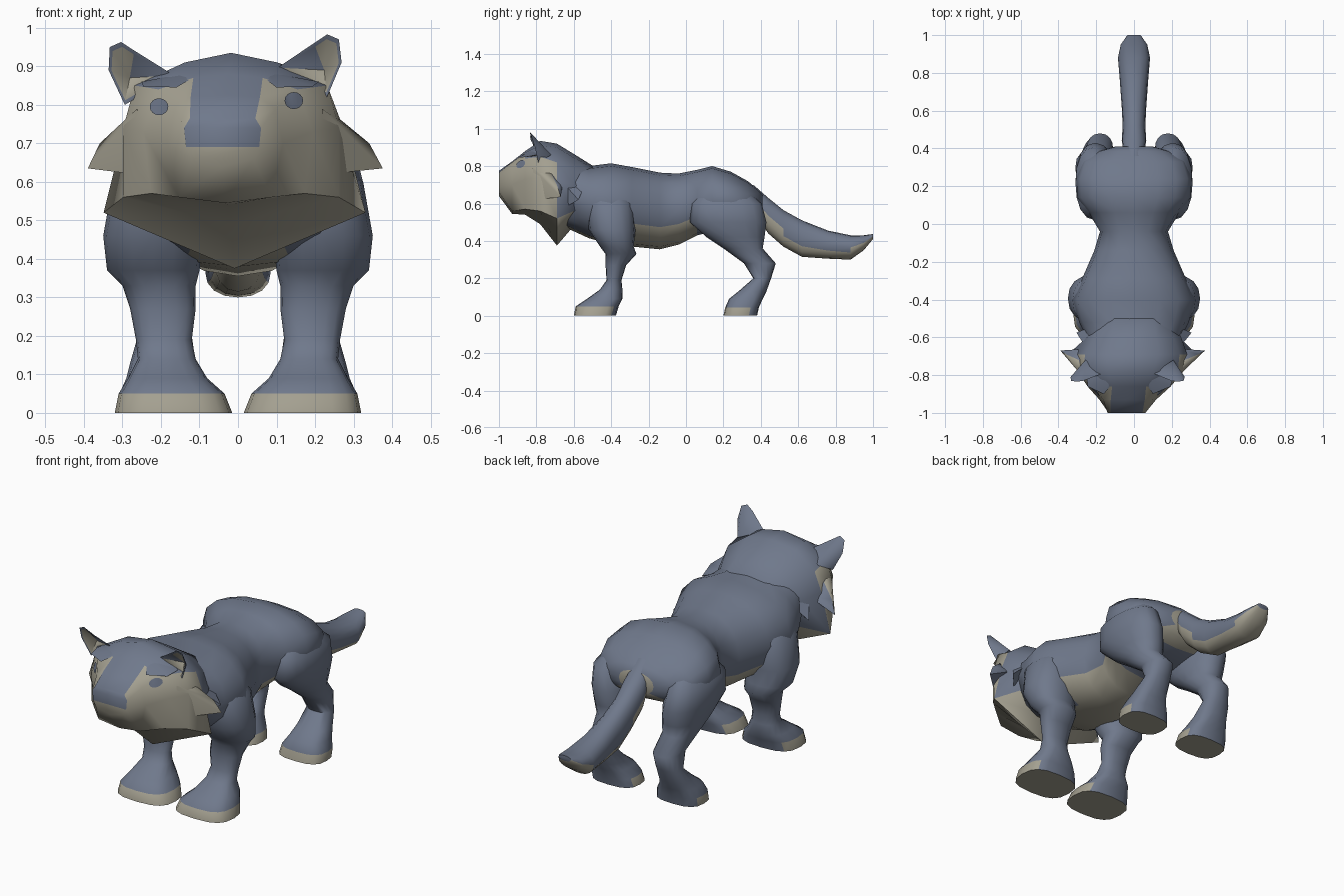
import bpy, bmesh, math
from mathutils import Vector
from mathutils.bvhtree import BVHTree

if "Cube" in bpy.data.objects:
    bpy.data.objects.remove(bpy.data.objects["Cube"])


def material(name, rgb):
    m = bpy.data.materials.new(name)
    m.use_nodes = True
    m.diffuse_color = (*rgb, 1)
    bsdf = m.node_tree.nodes["Principled BSDF"]
    bsdf.inputs["Base Color"].default_value = (*rgb, 1)
    bsdf.inputs["Roughness"].default_value = 0.9
    return m


MATERIALS = [material("slate_blue_fur", (.16, .19, .26)),
             material("cream_fur", (.37, .35, .28))]
BLUE, CREAM = 0, 1
SIDES = 16
made = []


def finish(name, bm, rule=None):
    """Turn a bmesh into an object, colouring faces by rule(face)."""
    bmesh.ops.recalc_face_normals(bm, faces=bm.faces)
    bm.normal_update()
    if rule:
        for f in bm.faces:
            f.material_index = rule(f)
    mesh = bpy.data.meshes.new(name)
    bm.to_mesh(mesh)
    bm.free()
    for m in MATERIALS:
        mesh.materials.append(m)
    ob = bpy.data.objects.new(name, mesh)
    bpy.context.collection.objects.link(ob)
    made.append(ob)


def loft(name, rings, rule):
    """Skin closed rings; rule(ring, segment, centre) gives the colour."""
    bm = bmesh.new()
    rows = [[bm.verts.new(p) for p in ring] for ring in rings]
    n = len(rows[0])
    for i, (a, b) in enumerate(zip(rows, rows[1:])):
        for j in range(n):
            k = (j + 1) % n
            f = bm.faces.new((a[j], a[k], b[k], b[j]))
            f.material_index = rule(i, j, f.calc_center_median())
    for i, row in ((-1, rows[0]), (len(rows), rows[-1])):
        f = bm.faces.new(row)
        f.material_index = rule(i, -1, f.calc_center_median())
    finish(name, bm)


def oval(power=.9):
    """Unit rounded section, starting on the right and going up."""
    for k in range(SIDES):
        a = math.tau * k / SIDES
        c, s = math.cos(a), math.sin(a)
        yield math.copysign(abs(c) ** power, c), math.copysign(abs(s) ** power, s)


def trunk(table):
    """Upright rings from rows of y, half width, top, bottom."""
    return [[(w * c, y, (t + b) / 2 + (t - b) / 2 * s) for c, s in oval()]
            for y, w, t, b in table]


def hull(name, points, rule):
    for s in (1, -1):
        bm = bmesh.new()
        for x, y, z in points:
            bm.verts.new((s * x + turn(y), y, z))
        out = bmesh.ops.convex_hull(bm, input=bm.verts)
        bmesh.ops.delete(bm, geom=out["geom_interior"], context="VERTS")
        finish(label(name, s), bm, rule)


def label(name, s):
    return ("left_" if s > 0 else "right_") + name


def turn(y):
    """The head leans a little to its right towards the nose."""
    return min(0, .1 * (y + .6))


# Torso, swelling at the shoulders and hips
torso = [(-.64, .23, .84, .47), (-.52, .29, .80, .415), (-.40, .325, .815, .38),
         (-.29, .275, .795, .37), (-.14, .21, .765, .355), (-.04, .18, .76, .38),
         (.06, .24, .78, .43), (.14, .30, .80, .45), (.24, .305, .77, .46),
         (.33, .275, .72, .48), (.385, .19, .675, .51), (.41, .10, .65, .54)]


def torso_colour(i, j, c):
    bottom = SIDES * 3 / 4 - .5
    if j < 0:
        return CREAM
    reach = 1 if i < 3 else 3 if i < 6 else 0 if i < 9 else 2
    return CREAM if abs(j - bottom) < reach else BLUE


loft("torso", trunk(torso), torso_colour)

# Tail with a pale underside
tail = [(.36, .05, .70, .56), (.44, .065, .63, .44), (.52, .06, .565, .37),
        (.62, .065, .51, .315), (.76, .075, .455, .305), (.88, .085, .43, .30),
        (.95, .07, .43, .35), (1, .035, .437, .41)]


def tail_colour(i, j, c):
    margin = 1 if 2 <= i <= 4 else 0
    return CREAM if SIDES // 2 + margin <= j < SIDES - margin else BLUE


loft("tail", trunk(tail), tail_colour)

# Legs: rows of height, front, back, inner, outer
front_leg = [(.71, -.47, -.35, .14, .23), (.60, -.53, -.28, .10, .325),
             (.46, -.52, -.27, .09, .35), (.37, -.46, -.28, .10, .34),
             (.33, -.43, -.265, .11, .30), (.27, -.43, -.32, .11, .28),
             (.19, -.425, -.345, .12, .265), (.14, -.46, -.34, .11, .26),
             (.09, -.53, -.34, .08, .285), (.05, -.59, -.36, .035, .31),
             (0, -.60, -.375, .015, .32)]
hind_leg = [(.70, .11, .29, .14, .22), (.60, .03, .405, .12, .31),
            (.50, .02, .43, .10, .31), (.42, .11, .42, .10, .29),
            (.36, .20, .41, .11, .27), (.28, .31, .48, .11, .25),
            (.20, .36, .455, .12, .26), (.13, .28, .43, .11, .28),
            (.09, .23, .41, .10, .29), (.045, .21, .39, .07, .31),
            (0, .20, .38, .06, .31)]
for name, table in (("front_leg", front_leg), ("hind_leg", hind_leg)):
    toe_limit = table[-1][2] - .03
    last = len(table) - 2
    for s in (1, -1):
        rings = []
        for z, y0, y1, x0, x1 in table:
            power = .7 if z < .1 else .9
            rings.append([(s * ((x0 + x1) + (x1 - x0) * c) / 2,
                           ((y0 + y1) + (y1 - y0) * d) / 2, z) for c, d in oval(power)])
        loft(label(name, s), rings,
             lambda i, j, c: CREAM if i > last or (i == last and c.y < toe_limit) else BLUE)

# Head: half sections from crown to chin, flaring into a ruff under the jaw
head = [(-1, [(0, .775), (.085, .765), (.10, .74), (.095, .69), (.08, .66), (0, .64)]),
        (-.93, [(0, .825), (.09, .82), (.13, .79), (.15, .70), (.12, .56), (0, .545)]),
        (-.86, [(0, .88), (.09, .87), (.18, .84), (.22, .73), (.20, .57), (0, .54)]),
        (-.78, [(0, .935), (.12, .91), (.25, .85), (.28, .74), (.28, .56), (0, .49)]),
        (-.69, [(0, .92), (.14, .90), (.25, .82), (.29, .72), (.34, .52), (0, .375)]),
        (-.60, [(0, .865), (.12, .845), (.21, .78), (.25, .70), (.24, .56), (0, .48)]),
        (-.48, [(0, .79), (.10, .78), (.16, .73), (.19, .66), (.17, .55), (0, .47)])]
pale_rings = (0, 2, 4, 4, 5)
bm = bmesh.new()
rows = []
for y, half in head:
    full = half + [(-x, z) for x, z in half[-2:0:-1]]
    rows.append([bm.verts.new((x + turn(y), y, z)) for x, z in full])
n = len(rows[0])
for i, (a, b) in enumerate(zip(rows, rows[1:])):
    for j in range(n):
        k = (j + 1) % n
        f = bm.faces.new((a[j], a[k], b[k], b[j]))
        f.material_index = CREAM if i < pale_rings[min(j, n - 1 - j)] else BLUE
# Blue nose above a pale mouth
for j in range(n // 2):
    corners = [rows[0][q] for q in (j, j + 1, n - 1 - j, (n - j) % n)]
    f = bm.faces.new(list(dict.fromkeys(corners)))
    f.material_index = BLUE if j < 3 else CREAM
bm.faces.new(rows[-1])
bmesh.ops.recalc_face_normals(bm, faces=bm.faces)
surface = BVHTree.FromBMesh(bm)
finish("head", bm)

# Fur: cheek tufts, mane tufts and brows
hull("cheek_tuft", [(.24, -.82, .79), (.25, -.80, .62), (.24, -.66, .7), (.28, -.72, .76),
                    (.35, -.69, .70), (.383, -.67, .635)],
     lambda f: CREAM if f.normal.y < .35 else BLUE)
hull("mane_tuft", [(.2, -.72, .78), (.2, -.7, .55), (.22, -.54, .7), (.305, -.575, .62)],
     lambda f: BLUE)
hull("brow", [(.10, -.86, .865), (.23, -.80, .86), (.22, -.86, .848), (.13, -.90, .845),
              (.2, -.76, .86), (.1, -.82, .885)],
     lambda f: BLUE if f.normal.z > .85 else CREAM)

# Eyes: thin patches laid on the face
for s in (1, -1):
    bm = bmesh.new()
    ring = []
    for c, d in oval(1):
        x, z = s * .175 - .03 + .024 * c, .803 + .008 * s + .022 * d
        hit = surface.ray_cast(Vector((x, -2, z)), Vector((0, 1, 0)))[0]
        ring.append(bm.verts.new(hit - Vector((0, .006, 0))))
    bm.faces.new(ring)
    bmesh.ops.triangulate(bm, faces=bm.faces)
    finish(label("eye", s), bm)

# Ears: cupped pale front, blue back, the right one set lower and wider
outline = [(.12, -.79, .895), (.22, -.83, .96), (.255, -.835, .983), (.285, -.83, .97),
           (.29, -.81, .91), (.25, -.79, .82)]
for s, out, drop in ((1, 0, 0), (-1, .025, .02)):
    bm = bmesh.new()
    place = lambda p: bm.verts.new((s * (p[0] + out) + turn(p[1]), p[1], p[2] - drop))
    rim = [place(p) for p in outline]
    inner = [place([q + (m - q) * .15 for q, m in zip(p, (.24, -.80, .90))]) for p in outline]
    cup, back = place((.24, -.76, .89)), place((.22, -.72, .86))
    for j in range(len(rim)):
        k = (j + 1) % len(rim)
        bm.faces.new((rim[j], rim[k], inner[k], inner[j]))
        f = bm.faces.new((inner[j], inner[k], cup))
        f.material_index = CREAM if j else BLUE
        bm.faces.new((rim[k], rim[j], back))
    finish(label("ear", s), bm)

# Smooth fur with sharp creases
bpy.ops.object.select_all(action="DESELECT")
for ob in made:
    ob.select_set(True)
bpy.context.view_layer.objects.active = made[0]
bpy.ops.object.shade_smooth_by_angle(angle=math.radians(60))
